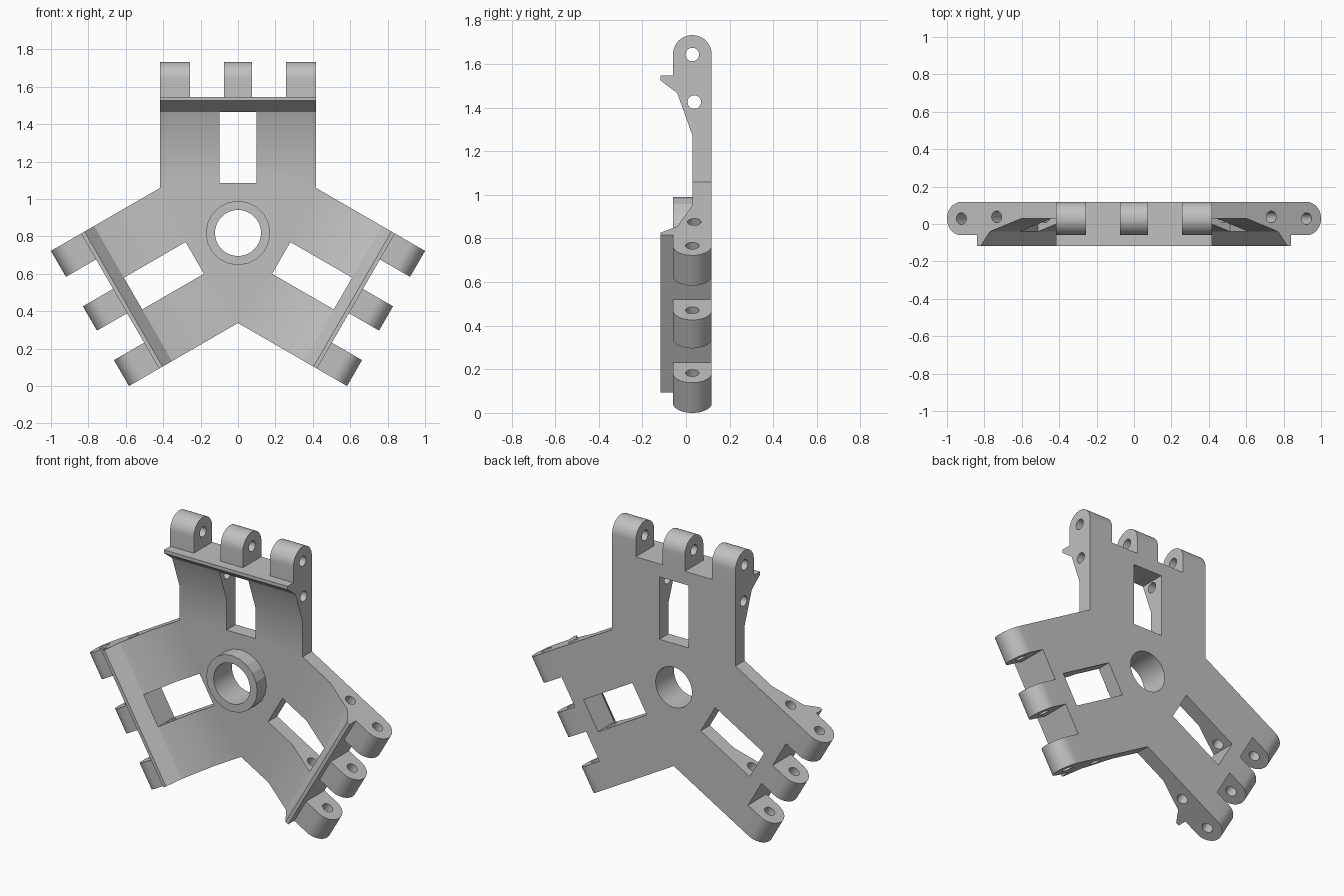
import bpy, bmesh, math
from mathutils import Matrix, Vector

if "Cube" in bpy.data.objects:
    bpy.data.objects.remove(bpy.data.objects["Cube"])

W = 0.417                      # half width of an arm
INNER = W / math.sqrt(3)       # where the arms meet the hub
CZ = 0.818                     # hub centre height
BACK, PLATE, LUG_Y, LUG_R = 0.118, 0.029, 0.029, 0.089
FLOOR, PIN = 0.728, 0.825      # lug seat and hinge pin, measured from the hub

grey = bpy.data.materials.new("light_grey")
grey.diffuse_color = (0.53, 0.53, 0.53, 1)
grey.use_nodes = True
grey.node_tree.nodes["Principled BSDF"].inputs["Base Color"].default_value = grey.diffuse_color


def turn(k):
    return Matrix.Translation((0, 0, CZ)) @ Matrix.Rotation(k * math.tau / 3, 4, 'Y')


TURNS = [turn(k) for k in range(3)]


def extrude(bm, profile, x0, x1, mat, skip=-1):
    """Sweep a (y, r) profile along x; side number skip is left open."""
    a = [bm.verts.new(mat @ Vector((x0, y, r))) for y, r in profile]
    b = [bm.verts.new(mat @ Vector((x1, y, r))) for y, r in profile]
    bm.faces.new(a)
    bm.faces.new(b[::-1])
    n = len(profile)
    for i in range(n):
        if i != skip:
            j = (i + 1) % n
            bm.faces.new((a[i], b[i], b[j], a[j]))


def circle(y, r, rad, n=32):
    return [(y + rad * math.cos(i * math.tau / n), r + rad * math.sin(i * math.tau / n))
            for i in range(n)]


def finish(name, bm):
    bmesh.ops.remove_doubles(bm, verts=bm.verts, dist=1e-4)
    bmesh.ops.recalc_face_normals(bm, faces=bm.faces)
    me = bpy.data.meshes.new(name)
    bm.to_mesh(me)
    bm.free()
    me.materials.append(grey)
    ob = bpy.data.objects.new(name, me)
    bpy.context.collection.objects.link(ob)
    return ob


def disc(bm, y0, y1, rad, n):
    """Cylinder along y through the hub centre."""
    ends = [[bm.verts.new((x, y, CZ + z)) for x, z in circle(0, 0, rad, n)] for y in (y0, y1)]
    bm.faces.new(ends[0])
    bm.faces.new(ends[1][::-1])
    for i in range(n):
        j = (i + 1) % n
        bm.faces.new((ends[0][i], ends[0][j], ends[1][j], ends[1][i]))


# three arms with a flared front flange, welded to a triangular hub
arm = [(PLATE, INNER), (PLATE, 0.455), (-0.04, 0.648), (-0.118, 0.707),
       (-0.118, FLOOR), (BACK, FLOOR), (BACK, INNER)]
bm = bmesh.new()
for m in TURNS:
    extrude(bm, arm, -W, W, m, skip=len(arm) - 1)
for y in (PLATE, BACK):
    bm.faces.new([bm.verts.new(m @ Vector((W, y, INNER))) for m in TURNS])
body = finish("three_arm_body", bm)

# hinge lugs, three on each arm end
lug = [(LUG_Y - LUG_R, FLOOR)]
lug += [(LUG_Y - LUG_R * math.cos(i * math.pi / 24), PIN + LUG_R * math.sin(i * math.pi / 24))
        for i in range(25)]
lug += [(BACK, FLOOR)]
bm = bmesh.new()
for m in TURNS:
    for x0, x1 in ((-W, -0.257), (-0.075, 0.075), (0.257, W)):
        extrude(bm, lug, x0, x1, m)
lugs = finish("hinge_lugs", bm)

# raised collar around the central bore
bm = bmesh.new()
disc(bm, -0.06, PLATE, 0.172, 20)
collar = finish("bore_collar", bm)

# cutters: arm windows, cross pins, hinge pins, central bore
bm = bmesh.new()
for m in TURNS:
    extrude(bm, [(-0.3, 0.267), (-0.3, 0.648), (0.3, 0.648), (0.3, 0.267)], -0.098, 0.098, m)
windows = finish("window_cutter", bm)
bm = bmesh.new()
for m in TURNS:
    extrude(bm, circle(0.038, 0.607, 0.031), -0.45, 0.45, m)
cross = finish("cross_pin_cutter", bm)
bm = bmesh.new()
for m in TURNS:
    extrude(bm, circle(LUG_Y, PIN, 0.031), -0.45, 0.45, m)
hinge = finish("hinge_pin_cutter", bm)
bm = bmesh.new()
disc(bm, -0.3, 0.3, 0.123, 40)
bore = finish("bore_cutter", bm)

for ob, cutters in ((body, (windows, cross, bore)), (lugs, (hinge,)), (collar, (bore,))):
    bpy.context.view_layer.objects.active = ob
    for c in cutters:
        mod = ob.modifiers.new("cut", 'BOOLEAN')
        mod.operation, mod.solver, mod.object = 'DIFFERENCE', 'EXACT', c
        bpy.ops.object.modifier_apply(modifier=mod.name)

for c in (windows, cross, hinge, bore):
    bpy.data.objects.remove(c)

# smooth rounds, crisp edges
for ob in (body, lugs, collar):
    bpy.ops.object.select_all(action='DESELECT')
    ob.select_set(True)
    bpy.context.view_layer.objects.active = ob
    bpy.ops.object.shade_smooth_by_angle(angle=math.radians(30 if ob != collar else 15))
